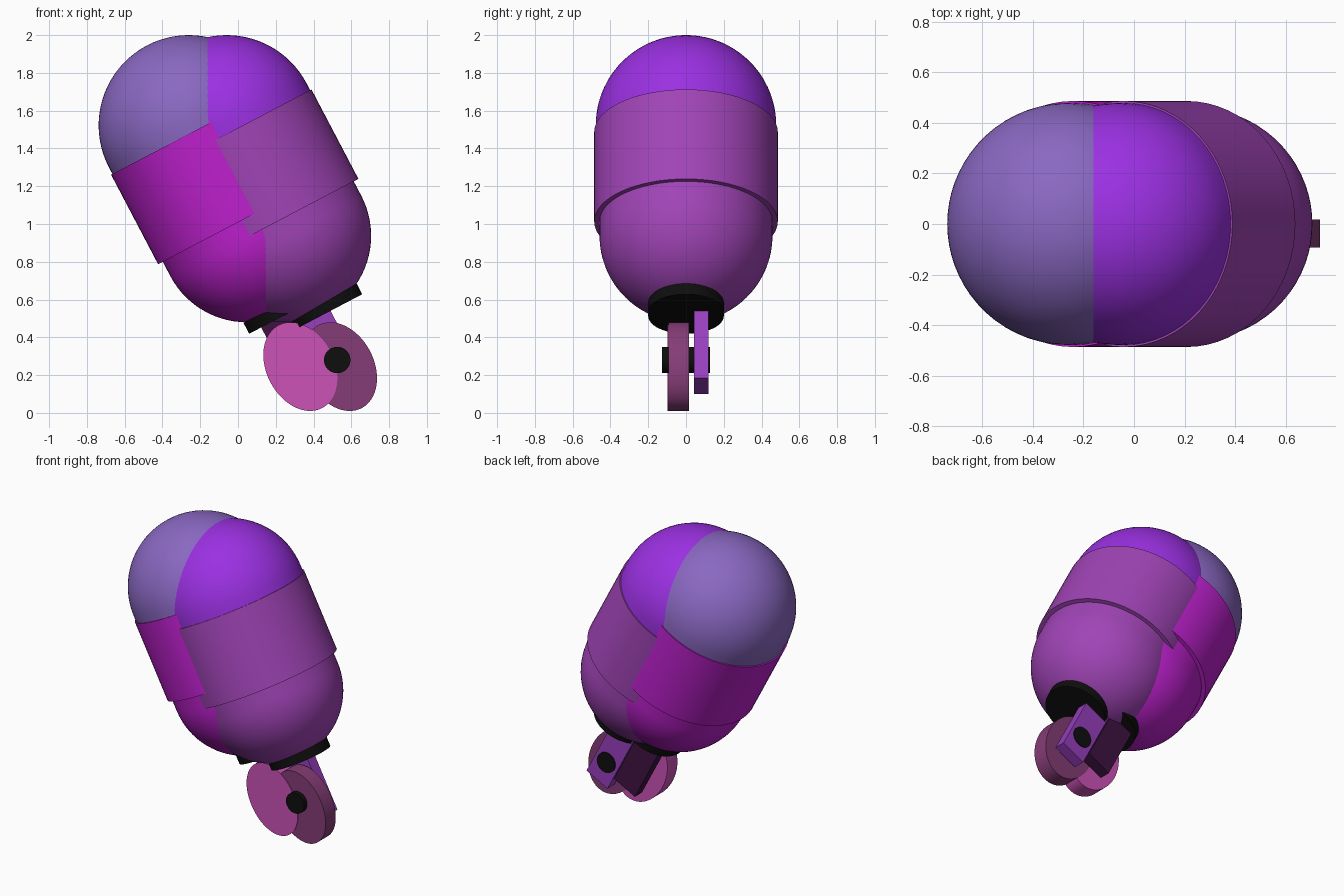
import bpy, bmesh, math
from mathutils import Matrix, Vector

if "Cube" in bpy.data.objects:
    bpy.data.objects.remove(bpy.data.objects["Cube"])

TILT = Matrix.Rotation(math.radians(-27.7), 4, 'Y')


def mat(name, r, g, b):
    m = bpy.data.materials.new(name)
    lin = [((c / 255 + 0.055) / 1.055) ** 2.4 if c > 10 else c / 255 / 12.92 for c in (r, g, b)]
    m.diffuse_color = (*lin, 1)
    m.use_nodes = True
    m.node_tree.nodes["Principled BSDF"].inputs["Base Color"].default_value = m.diffuse_color
    return m


LAVENDER = mat("lavender", 138, 104, 194)
VIOLET = mat("violet", 155, 48, 226)
MAGENTA = mat("magenta", 190, 32, 206)
PLUM = mat("plum", 160, 68, 182)
PINK = mat("pink", 204, 82, 182)
MAUVE = mat("mauve", 133, 60, 118)
PURPLE = mat("purple", 152, 62, 190)
DARK = mat("dark plum", 62, 18, 66)
BLACK = mat("black", 14, 14, 14)


def finish(name, bm, material, matrix):
    bmesh.ops.recalc_face_normals(bm, faces=bm.faces[:])
    me = bpy.data.meshes.new(name)
    bm.to_mesh(me)
    bm.free()
    me.materials.append(material)
    ob = bpy.data.objects.new(name, me)
    bpy.context.collection.objects.link(ob)
    ob.matrix_world = matrix
    bpy.ops.object.select_all(action='DESELECT')
    ob.select_set(True)
    bpy.context.view_layer.objects.active = ob
    bpy.ops.object.shade_smooth_by_angle(angle=math.radians(30))
    return ob


def lathe(name, profile, material, matrix, n=64):
    """Revolve (radius, z) points around the local z axis."""
    bm = bmesh.new()
    vs = [bm.verts.new((r, 0, z)) for r, z in profile]
    es = [bm.edges.new(p) for p in zip(vs, vs[1:])]
    bmesh.ops.spin(bm, geom=vs + es, cent=(0, 0, 0), axis=(0, 0, 1),
                   angle=math.tau, steps=n, use_merge=False)
    bmesh.ops.remove_doubles(bm, verts=bm.verts[:], dist=1e-5)
    return finish(name, bm, material, matrix)


def box(name, lo, hi, material, matrix):
    bm = bmesh.new()
    lo, hi = Vector(lo), Vector(hi)
    bmesh.ops.create_cube(bm, size=1, matrix=Matrix.Translation((lo + hi) / 2)
                          @ Matrix.Diagonal((*(hi - lo), 1)))
    return finish(name, bm, material, matrix)


def arc(r, z, a0, a1, n=20):
    return [(abs(r * math.cos(a)), z + r * math.sin(a))
            for a in (math.radians(a0 + (a1 - a0) * i / n) for i in range(n + 1))]


# Two tilted capsules side by side: dome, wide band, rounded lower body, collar
for side, x, dome_mat, body_mat, shift in (("left", -0.26, LAVENDER, MAGENTA, -0.03),
                                           ("right", -0.06, VIOLET, PLUM, 0.02)):
    place = Matrix.Translation((x, 0, 1.522)) @ TILT
    lathe(side + "_dome", arc(0.478, 0, 90, 0) + [(0.478, -0.06), (0, -0.06)], dome_mat, place)
    lathe(side + "_band", [(0, -0.04), (0.486, -0.04), (0.486, -0.575), (0, -0.575)],
          body_mat, place)
    lathe(side + "_lower_body", [(0, -0.5), (0.458, -0.5)] + arc(0.458, -0.66, 0, -90),
          body_mat, place)
    lathe(side + "_collar", [(0, -1.06), (0.2, -1.06), (0.2, -1.125), (0, -1.125)],
          BLACK, place @ Matrix.Translation((shift, 0, 0)), 48)

# Hanging slabs and oval plates below the collars
FACE_Y = Matrix.Rotation(math.radians(90), 4, 'X')
for side, dx, y0, plate_mat, slab_mat in (("left", -0.21, -0.098, PINK, DARK),
                                          ("right", 0, -0.093, MAUVE, PURPLE)):
    box(side + "_slab", (-0.09, 0.042, -0.156), (0.09, 0.12, 0.32), slab_mat,
        Matrix.Translation((0.525 + dx, 0, 0.28)) @ TILT)
    lathe(side + "_oval_plate", [(0, 0), (1, 0), (1, 0.11), (0, 0.11)], plate_mat,
          Matrix.Translation((0.54 + dx, y0 + 0.11, 0.245)) @ TILT
          @ Matrix.Diagonal((0.179, 1, 0.248, 1)) @ FACE_Y)

# Bolt through the right plate and slab
lathe("bolt", [(0, -0.126), (0.07, -0.126), (0.07, 0.126), (0, 0.126)], BLACK,
      Matrix.Translation((0.525, 0, 0.28)) @ FACE_Y, 40)
